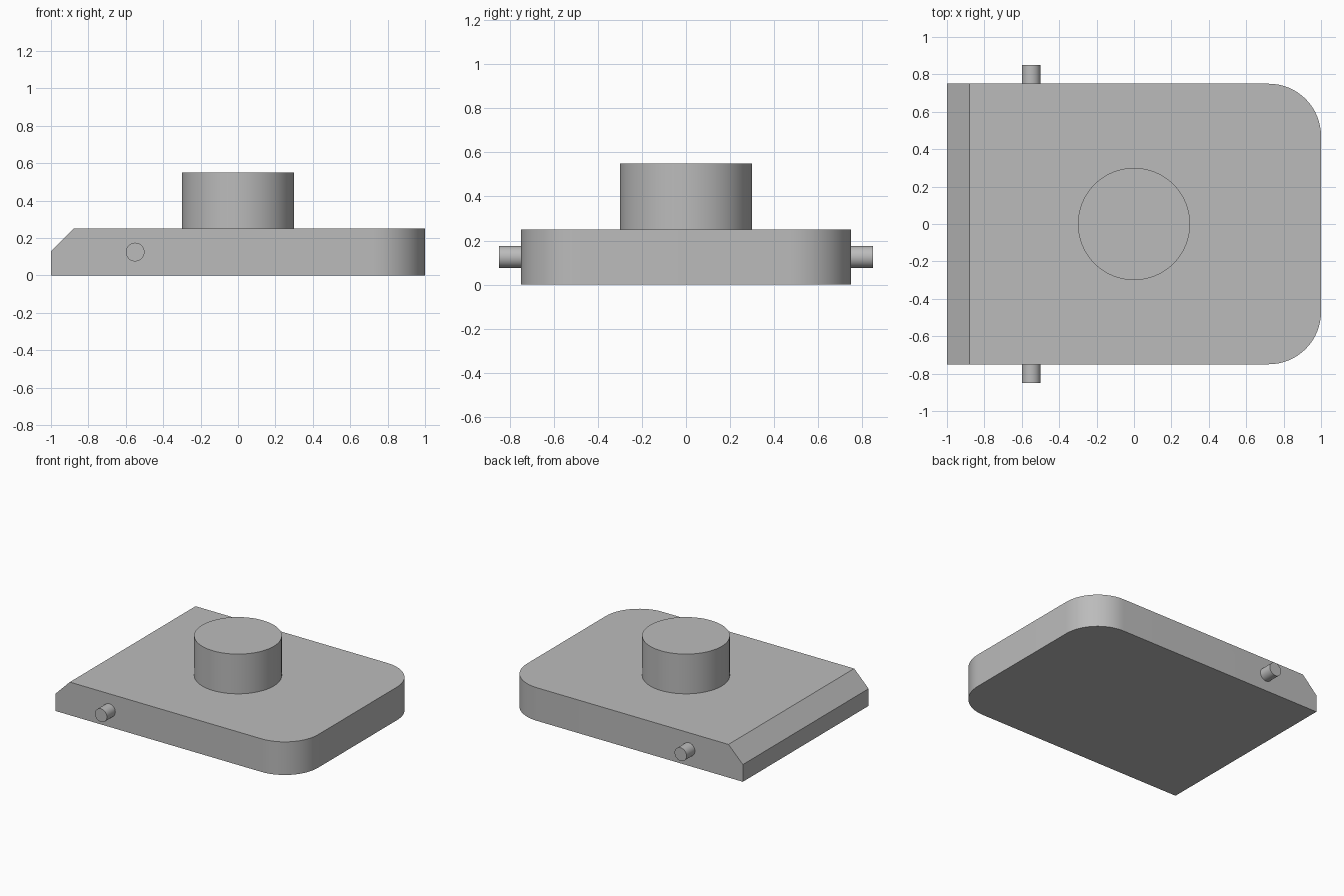
import bpy
import bmesh
from math import radians
from mathutils import Matrix

cube = bpy.data.objects.get("Cube")
if cube:
    bpy.data.objects.remove(cube, do_unlink=True)

# One plain grey for the whole model
grey = bpy.data.materials.new("plain_grey")
grey.use_nodes = True
colour = (0.5, 0.5, 0.5, 1)
grey.diffuse_color = colour
grey.node_tree.nodes["Principled BSDF"].inputs["Base Color"].default_value = colour


def finish(bm, name):
    bmesh.ops.recalc_face_normals(bm, faces=bm.faces)
    mesh = bpy.data.meshes.new(name)
    bm.to_mesh(mesh)
    bm.free()
    mesh.materials.append(grey)
    obj = bpy.data.objects.new(name, mesh)
    bpy.context.collection.objects.link(obj)
    bpy.ops.object.select_all(action="DESELECT")
    obj.select_set(True)
    bpy.context.view_layer.objects.active = obj
    bpy.ops.object.shade_smooth_by_angle(angle=radians(30))
    return obj


def cylinder(name, radius, length, centre, tilt=0, sides=64):
    bm = bmesh.new()
    place = Matrix.Translation(centre) @ Matrix.Rotation(tilt, 4, "X")
    bmesh.ops.create_cone(bm, cap_ends=True, segments=sides, radius1=radius,
                          radius2=radius, depth=length, matrix=place)
    return finish(bm, name)


# Base plate: side profile with a chamfered end, extruded across the width
half_width = 0.75
height = 0.25
chamfer = 0.12
profile = [(-1, 0), (1, 0), (1, height), (chamfer - 1, height), (-1, height - chamfer)]
bm = bmesh.new()
side = bm.faces.new([bm.verts.new((x, -half_width, z)) for x, z in profile])
result = bmesh.ops.extrude_face_region(bm, geom=[side])
moved = [v for v in result["geom"] if isinstance(v, bmesh.types.BMVert)]
bmesh.ops.translate(bm, verts=moved, vec=(0, 2 * half_width, 0))
bmesh.ops.recalc_face_normals(bm, faces=bm.faces)

# Round the two upright corners at the far end
corners = [e for e in bm.edges
           if all(v.co.x > 0.99 for v in e.verts)
           and abs(e.verts[0].co.z - e.verts[1].co.z) > 0.1]
bmesh.ops.bevel(bm, geom=corners, offset=0.28, offset_type="OFFSET",
                segments=16, profile=0.5, affect="EDGES")
finish(bm, "base_plate")

# Round boss on top
cylinder("top_boss", 0.3, 0.3, (0, 0, height + 0.15))

# Pivot pins on both sides
for name, sign in (("front_pin", -1), ("back_pin", 1)):
    cylinder(name, 0.05, 0.1, (-0.55, sign * 0.8, height / 2), radians(90), 32)
